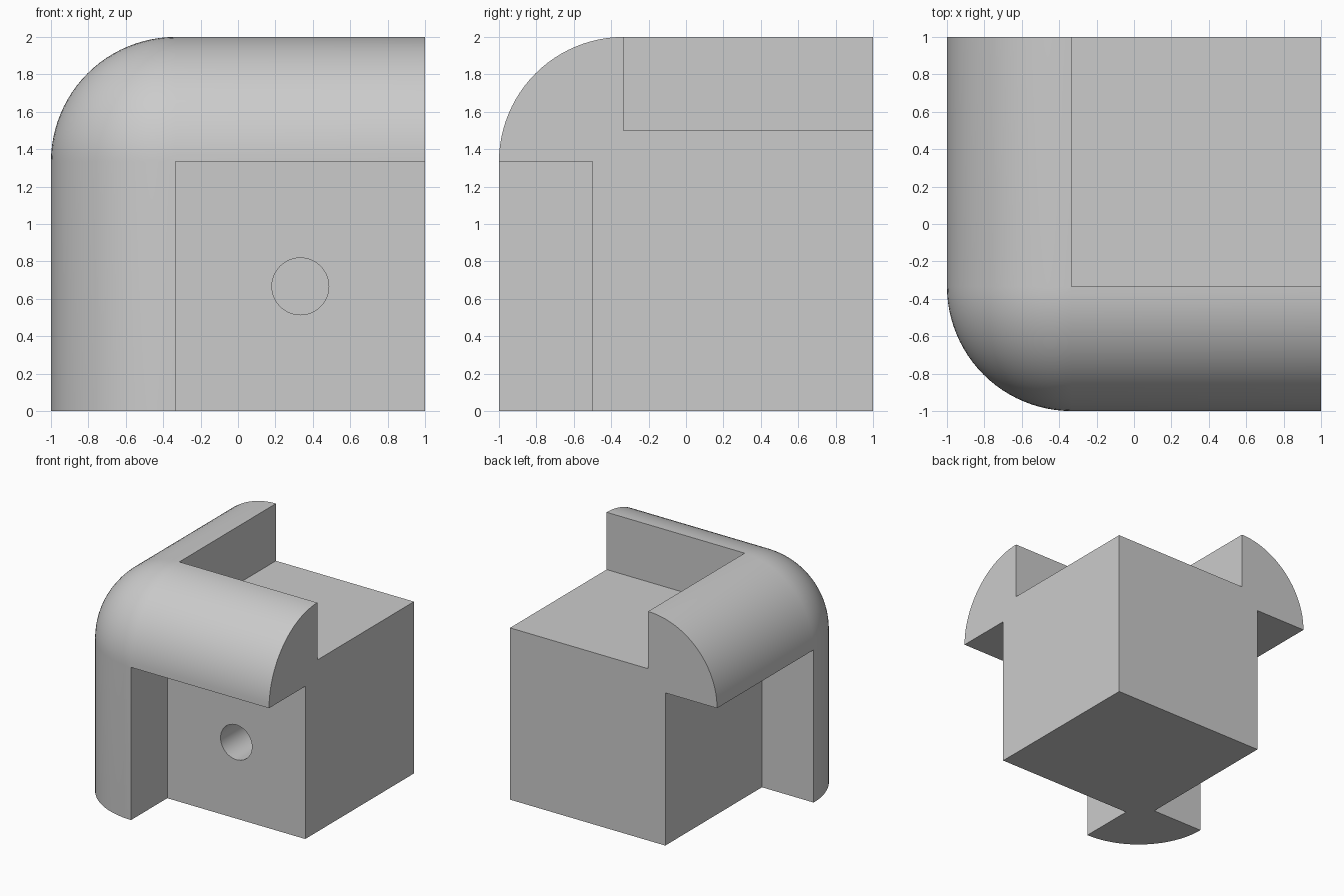
import bpy, bmesh, math
from mathutils import Vector

if "Cube" in bpy.data.objects:
    bpy.data.objects.remove(bpy.data.objects["Cube"])

T = 1 / 3      # third of the half side
R = 2 / 3      # rounding radius

grey = bpy.data.materials.new("light grey")
grey.diffuse_color = (0.6, 0.6, 0.6, 1)
grey.use_nodes = True
grey.node_tree.nodes["Principled BSDF"].inputs["Base Color"].default_value = grey.diffuse_color


def box(name, lo, hi):
    """Axis-aligned box between two corners."""
    bm = bmesh.new()
    bmesh.ops.create_cube(bm, size=1)
    for v in bm.verts:
        v.co = [lo[i] if v.co[i] < 0 else hi[i] for i in range(3)]
    mesh = bpy.data.meshes.new(name)
    bm.to_mesh(mesh)
    bm.free()
    obj = bpy.data.objects.new(name, mesh)
    bpy.context.collection.objects.link(obj)
    return obj


def cut(target, cutter):
    cutter.hide_render = True
    cutter.hide_set(True)
    mod = target.modifiers.new(cutter.name, 'BOOLEAN')
    mod.operation = 'DIFFERENCE'
    mod.solver = 'EXACT'
    mod.object = cutter


# Cube with the three edges at its upper front left corner rounded
body = box("corner_block", (-1, -1, 0), (1, 1, 2))
body.data.materials.append(grey)
bm = bmesh.new()
bm.from_mesh(body.data)
corner = min(bm.verts, key=lambda v: (v.co - Vector((-1, -1, 2))).length)
bmesh.ops.bevel(bm, geom=list(corner.link_edges), offset=R, segments=24,
                profile=0.5, affect='EDGES')
bm.to_mesh(body.data)
bm.free()

# Recesses in the front, left and top
cut(body, box("front_recess", (-T, -1.5, -0.5), (1.5, -0.5, 2 - R)))
cut(body, box("left_recess", (-1.5, -T, -0.5), (-0.5, 1.5, 2 - R)))
cut(body, box("top_recess", (-T, -T, 1.5), (1.5, 1.5, 2.5)))

# Blind round hole in the front recess
bpy.ops.mesh.primitive_cylinder_add(vertices=48, radius=0.152, depth=1.0,
                                    location=(T, -0.25, R),
                                    rotation=(math.pi / 2, 0, 0))
hole = bpy.context.object
hole.name = "front_hole"
cut(body, hole)

# Apply the cuts and smooth the rounded surfaces
bpy.context.view_layer.objects.active = body
body.select_set(True)
for mod in list(body.modifiers):
    bpy.ops.object.modifier_apply(modifier=mod.name)
for obj in [o for o in bpy.data.objects if o is not body]:
    bpy.data.objects.remove(obj)
bpy.ops.object.select_all(action='DESELECT')
body.select_set(True)
bpy.ops.object.shade_smooth_by_angle(angle=math.radians(30))
